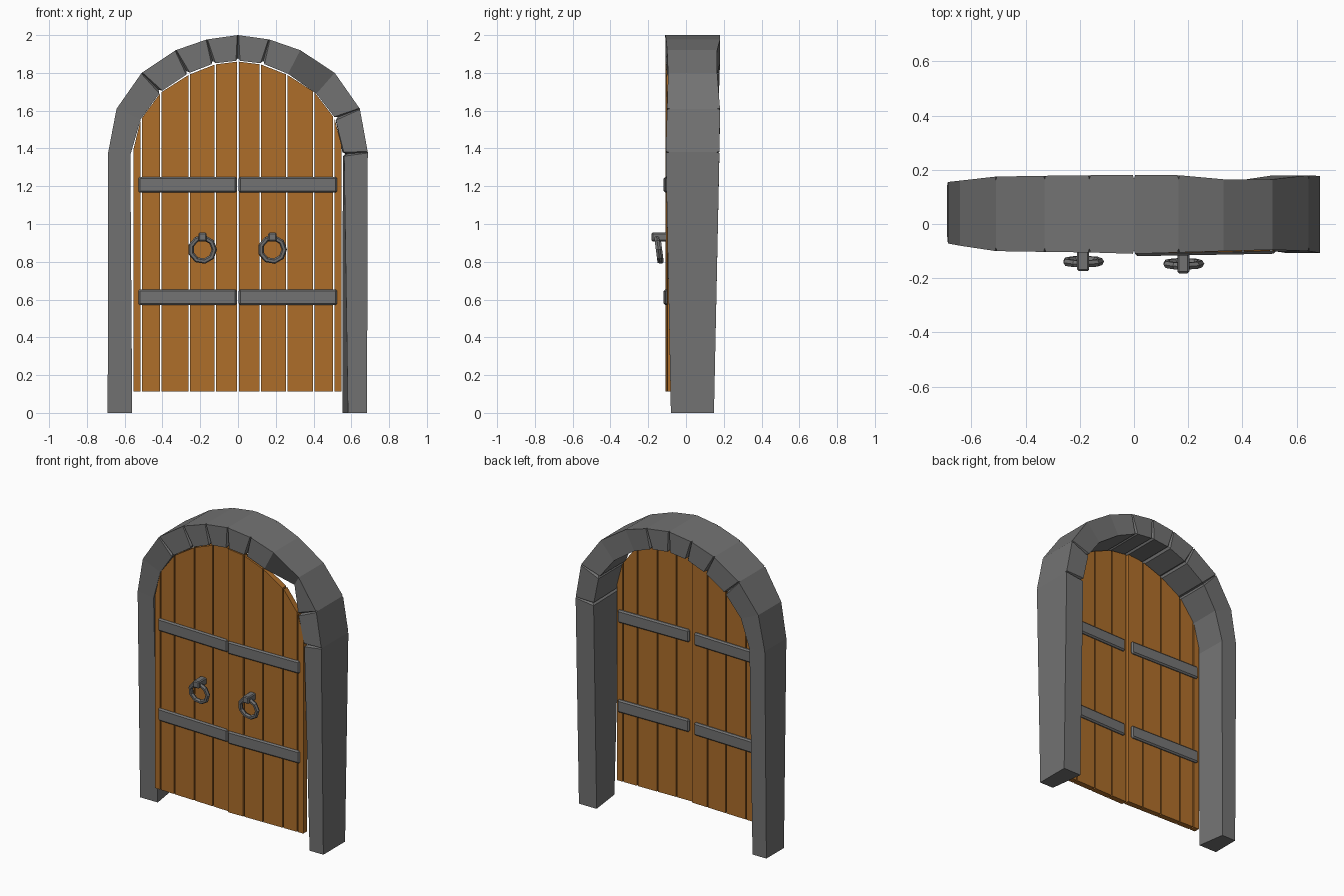
import bpy, bmesh, math
from mathutils import Vector

if "Cube" in bpy.data.objects:
    bpy.data.objects.remove(bpy.data.objects["Cube"])


def material(name, color):
    m = bpy.data.materials.new(name)
    m.diffuse_color = (*color, 1)
    m.use_nodes = True
    m.node_tree.nodes["Principled BSDF"].inputs["Base Color"].default_value = m.diffuse_color
    return m


wood = material("wood", (0.42, 0.155, 0.023))
stone = material("dark_grey", (0.17, 0.17, 0.17))


def make(name, verts, faces, mat=stone):
    me = bpy.data.meshes.new(name)
    me.from_pydata([tuple(v) for v in verts], [], faces)
    bm = bmesh.new()
    bm.from_mesh(me)
    bmesh.ops.recalc_face_normals(bm, faces=bm.faces)
    bm.to_mesh(me)
    bm.free()
    ob = bpy.data.objects.new(name, me)
    bpy.context.collection.objects.link(ob)
    me.materials.append(mat)
    return ob


def loft(name, rings):
    verts = [v for r in rings for v in r]
    faces = [(0, 1, 2, 3), tuple(len(verts) - 4 + i for i in range(4))]
    for k in range(len(rings) - 1):
        for i in range(4):
            j = (i + 1) % 4
            faces.append((4 * k + i, 4 * k + j, 4 * k + 4 + j, 4 * k + 4 + i))
    return make(name, verts, faces)


def box(name, x0, x1, y0, y1, z0, z1, bevel=0):
    v = [(x, y, z) for x in (x0, x1) for y in (y0, y1) for z in (z0, z1)]
    f = [(0, 1, 3, 2), (4, 6, 7, 5), (0, 4, 5, 1), (2, 3, 7, 6), (0, 2, 6, 4), (1, 5, 7, 3)]
    ob = make(name, v, f)
    if bevel:
        m = ob.modifiers.new("bevel", "BEVEL")
        m.width, m.segments = bevel, 1
    return ob


# Arch stations: outer x, z, inner x, z, front y, back y
stations = [
    (-.69, 0, -.56, 0, -.042, .142),
    (-.687, 1.38, -.57, 1.365, -.072, .155),
    (-.643, 1.61, -.515, 1.555, -.08, .16),
    (-.51, 1.80, -.41, 1.70, -.10, .175),
    (-.33, 1.92, -.265, 1.797, -.103, .178),
    (-.165, 1.977, -.13, 1.85, -.105, .18),
    (0, 2.0, 0, 1.865, -.11, .18),
    (.165, 1.977, .13, 1.85, -.105, .18),
    (.33, 1.92, .265, 1.795, -.10, .165),
    (.512, 1.80, .415, 1.69, -.095, .165),
    (.645, 1.61, .515, 1.56, -.10, .18),
    (.687, 1.38, .555, 1.37, -.107, .177),
    (.683, 0, .553, 0, -.08, .148),
]
# Uneven jambs: inner front x and inner back x where they differ
inner_front = {11: .562, 12: .582}
inner_back = {0: -.588, 1: -.575}


def ring(i):
    ox, oz, ix, iz, f, b = stations[i]
    fi = 0.0 if i == 9 else f      # chipped inner corner on the right shoulder stone
    return [Vector(p) for p in ((ox, f, oz), (ox, b, oz),
                                (inner_back.get(i, ix), b, iz), (inner_front.get(i, ix), fi, iz))]


def joint(i, toward):
    """End ring shrunken in depth and at the inner edge, then the full ring: a V groove."""
    a, n = ring(i), ring(toward)
    full = [p + (q - p).normalized() * d for p, q, d in zip(a, n, (.004, .004, .011, .011))]
    end = [p + Vector((0, s * .014, 0)) for p, s in zip(a, (1, -1, -1, 1))]
    for k, o in ((2, 1), (3, 0)):
        end[k] += (a[o] - a[k]).normalized() * .014
    return end, full


# Stone frame
last = len(stations) - 1
blocks = [(0, 3), (3, 4), (4, 5), (5, 6), (6, 7), (7, 10), (10, 11), (11, 12)]
for s, e in blocks:
    rings = [ring(0)] if s == 0 else list(joint(s, s + 1))
    rings += [ring(i) for i in range(s + 1, e)]
    rings += [ring(last)] if e == last else list(joint(e, e - 1))[::-1]
    loft("left_jamb" if s == 0 else "right_jamb" if e == last else "arch_stone", rings)


# Door planks, tops following the arch
def top_z(x):
    x = abs(x)
    pts = [(0, 1.86), (.12, 1.845), (.26, 1.79), (.41, 1.695), (.515, 1.553), (.56, 1.37)]
    for (a, za), (b, zb) in zip(pts, pts[1:]):
        if x <= b:
            return za + (zb - za) * (x - a) / (b - a)
    return pts[-1][1]


def hang(ob, side):
    """Place a leaf part in depth: each leaf stands very slightly ajar."""
    for v in ob.data.vertices:
        x = abs(v.co.x)
        v.co.y += (-.097 + .032 * x) if side < 0 else (-.109 + .018 * x)


edges = [-.557, -.512, -.408, -.258, -.12, 0, .117, .257, .402, .507, .553]
for a, b in zip(edges, edges[1:]):
    a, b = a + .004, b - .004
    prof = [(a, .112), (b, .112), (b, top_z(b)), (a, top_z(a))]
    v = [(x, y, z) for y in (0, .038) for x, z in prof]
    f = [(0, 1, 2, 3), (7, 6, 5, 4)] + [(i, (i + 1) % 4, (i + 1) % 4 + 4, i + 4) for i in range(4)]
    hang(make("door_plank", v, f, wood), a + b)

# Iron straps, front and back of each leaf
for zc in (.612, 1.208):
    for x0, x1, bx0, bx1 in ((-.528, -.006, -.54, -.025), (.003, .525, .02, .54)):
        hang(box("front_strap", x0, x1, -.01, .015, zc - .042, zc + .042, .009), x0)
        hang(box("back_strap", bx0, bx1, .025, .053, zc - .042, zc + .042, .009), x0)

# Ring handles
for x, y in ((-.188, -.137), (.182, -.145)):
    bpy.ops.mesh.primitive_torus_add(
        major_segments=9, minor_segments=6, major_radius=.063, minor_radius=.0145,
        location=(x, y - .002, .865), rotation=(math.pi / 2 + .13, 0, 0))
    bpy.context.object.name = "ring_handle"
    bpy.context.object.data.materials.append(stone)
    box("ring_mount", x - .022, x + .022, y - .037, -.09, .908, .954, .006)
